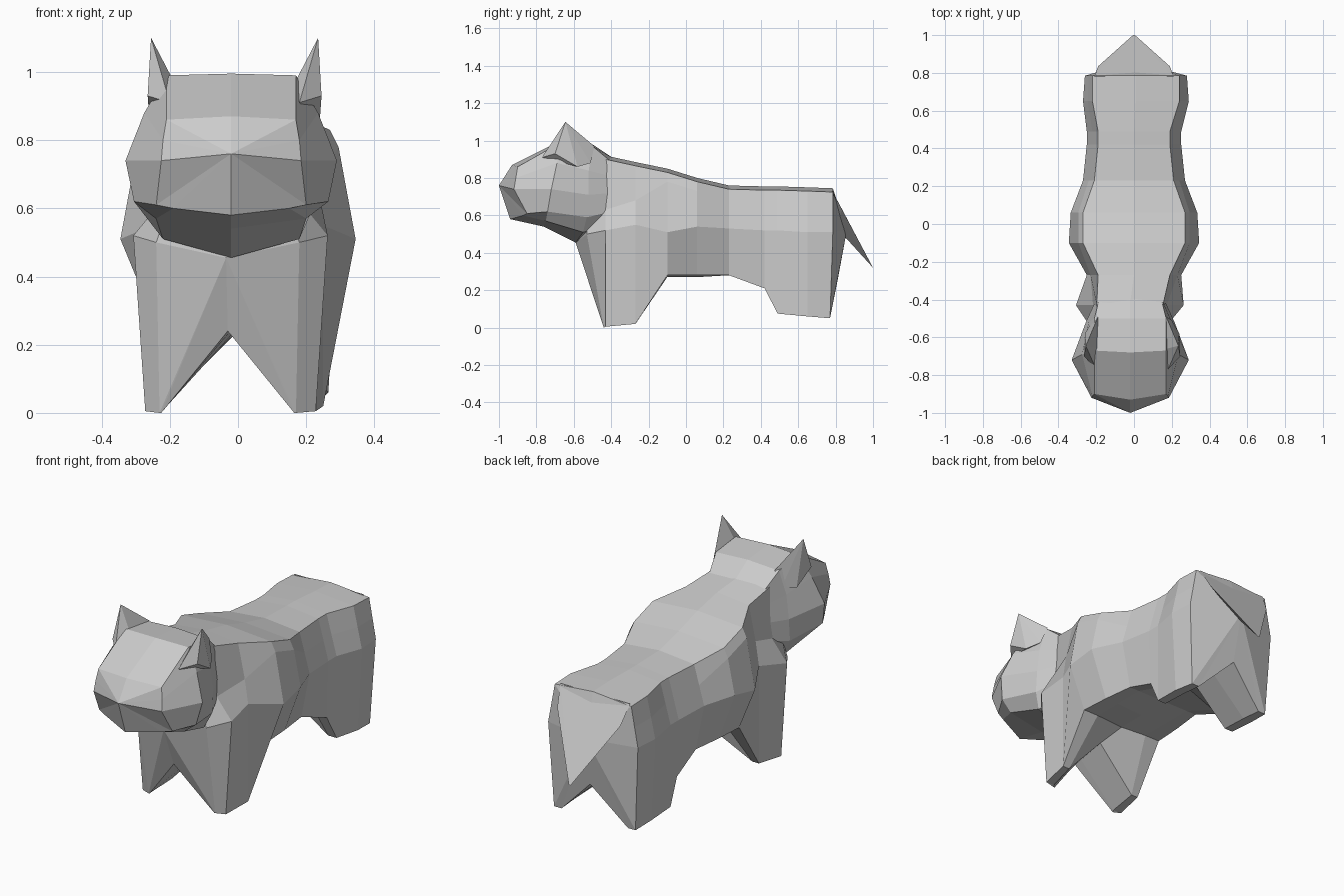
import bpy, bmesh
from mathutils import Vector

default_cube = bpy.data.objects.get("Cube")
if default_cube:
    bpy.data.objects.remove(default_cube, do_unlink=True)

# One plain grey material
grey = bpy.data.materials.new("light grey")
grey.use_nodes = True
colour = (0.6, 0.6, 0.6, 1)
grey.diffuse_color = colour
grey.node_tree.nodes["Principled BSDF"].inputs["Base Color"].default_value = colour


def finish(name, bm):
    """Turn a bmesh into a flat shaded object."""
    bmesh.ops.remove_doubles(bm, verts=bm.verts, dist=0.0005)
    bmesh.ops.recalc_face_normals(bm, faces=bm.faces)
    mesh = bpy.data.meshes.new(name)
    bm.to_mesh(mesh)
    bm.free()
    mesh.materials.append(grey)
    obj = bpy.data.objects.new(name, mesh)
    bpy.context.collection.objects.link(obj)
    return obj


def mirrored_ring(half, shift=0):
    """Close a half outline (top to bottom on the left) across its middle."""
    left = [Vector(p) for p in half]
    right = [Vector((-p.x, p.y, p.z)) for p in reversed(left) if p.x > 0]
    return [p + Vector((shift, 0, 0)) for p in left + right]


def loft(name, outlines, front_tip, back_tip):
    """Skin rings from back to front and fan both ends to a point."""
    bm = bmesh.new()
    rings = [[bm.verts.new(p) for p in outline] for outline in outlines]
    count = len(rings[0])
    for a, b in zip(rings, rings[1:]):
        for i in range(count):
            j = (i + 1) % count
            bm.faces.new((a[i], a[j], b[j], b[i]))
    for ring, tip in ((rings[0], back_tip), (rings[-1], front_tip)):
        apex = bm.verts.new(tip)
        for i in range(count):
            bm.faces.new((ring[i], ring[(i + 1) % count], apex))
    return finish(name, bm)


def hull(name, points):
    bm = bmesh.new()
    for p in points:
        bm.verts.new(p)
    result = bmesh.ops.convex_hull(bm, input=bm.verts)
    unused = {v for v in result["geom_interior"] if isinstance(v, bmesh.types.BMVert)}
    bmesh.ops.delete(bm, geom=list(unused), context="VERTS")
    return finish(name, bm)


def body_ring(y, top, side, foot, inner, belly, neck=None, foot_y=None, belly_y=None, shift=0):
    """Section: spine, back edge, neck, flank, outer foot, inner foot, belly."""
    foot_y = y if foot_y is None else foot_y
    belly_y = foot_y if belly_y is None else belly_y
    neck = neck or [(a + b) / 2 for a, b in zip(top, side)]
    half = [(0, y, top[1] + .02), (top[0], y, top[1]), (neck[0], y, neck[1]),
            (side[0], y, side[1]), (foot[0], foot_y, foot[1]),
            (inner, foot_y, foot[1]), (0, belly_y, belly)]
    return mirrored_ring(half, shift)


# Torso and the four wedge legs, from rump to chest
torso = [
    body_ring(.785, (.23, .725), (.27, .51), (.245, .05), .2, .25, foot_y=.77, belly_y=.81, shift=.01),
    body_ring(.65, (.23, .73), (.28, .51), (.255, .06), .2, .25, shift=.01),
    body_ring(.49, (.19, .735), (.25, .52), (.25, .075), .2, .26),
    body_ring(.42, (.19, .735), (.25, .52), (.24, .21), .18, .28),
    body_ring(.23, (.21, .74), (.27, .53), (.22, .28), .16, .28),
    body_ring(.06, (.27, .78), (.335, .54), (.24, .28), .16, .27, neck=(.295, .73)),
    body_ring(-.1, (.27, .83), (.345, .51), (.25, .28), .16, .27, neck=(.295, .78)),
    body_ring(-.27, (.19, .865), (.25, .55), (.25, .02), .21, .25, neck=(.23, .68)),
    body_ring(-.43, (.175, .9), (.285, .52), (.25, .005), .2, .24,
              neck=(.195, .63), belly_y=-.45, shift=-.022),
    body_ring(-.53, (.16, .91), (.21, .5), (.2, 0), .195, .24,
              neck=(.175, .6), foot_y=-.44, belly_y=-.51, shift=-.03),
]
loft("body_and_legs", torso, (-.035, -.59, .455), (0, .86, .52))

# Head: rings run from the neck to the muzzle, with a broad flat jaw
head = [
    [(0, -.38, .9), (.16, -.38, .87), (.17, -.4, .81), (.18, -.4, .72),
     (.18, -.4, .62), (.14, -.43, .54), (0, -.45, .5)],
    [(0, -.5, .98), (.19, -.5, .97), (.22, -.52, .84), (.235, -.52, .71),
     (.235, -.53, .59), (.2, -.55, .51), (0, -.59, .455)],
    [(0, -.68, .995), (.19, -.67, .99), (.255, -.69, .88), (.31, -.72, .74),
     (.285, -.74, .62), (.22, -.75, .57), (0, -.76, .54)],
    [(0, -.93, .87), (.19, -.9, .86), (.2, -.91, .8), (.205, -.92, .74),
     (.22, -.85, .61), (.17, -.87, .6), (0, -.94, .58)],
]
head_middle = -.02
loft("head", [mirrored_ring(h, head_middle) for h in head],
     (head_middle, -1, .76), (head_middle, -.36, .75))

# Ears: pointed wedges that run down flush with the cheeks
for name, s in (("left_ear", 1), ("right_ear", -1)):
    hull(name, [(s * x - .01, y, z) for x, y, z in (
        (.185, -.66, .985), (.19, -.77, .91), (.255, -.7, .93), (.25, -.58, .86),
        (.21, -.51, .88), (.18, -.49, .97), (.245, -.645, 1.1))])

# Tail: a broad flap folding down from the rump to a point
hull("tail", [(s * x, y, z) for s in (1, -1) for x, y, z in (
    (.21, .78, .735), (.19, .835, .63), (.1, .86, .54), (.005, 1, .32), (0, .8, .54))])
